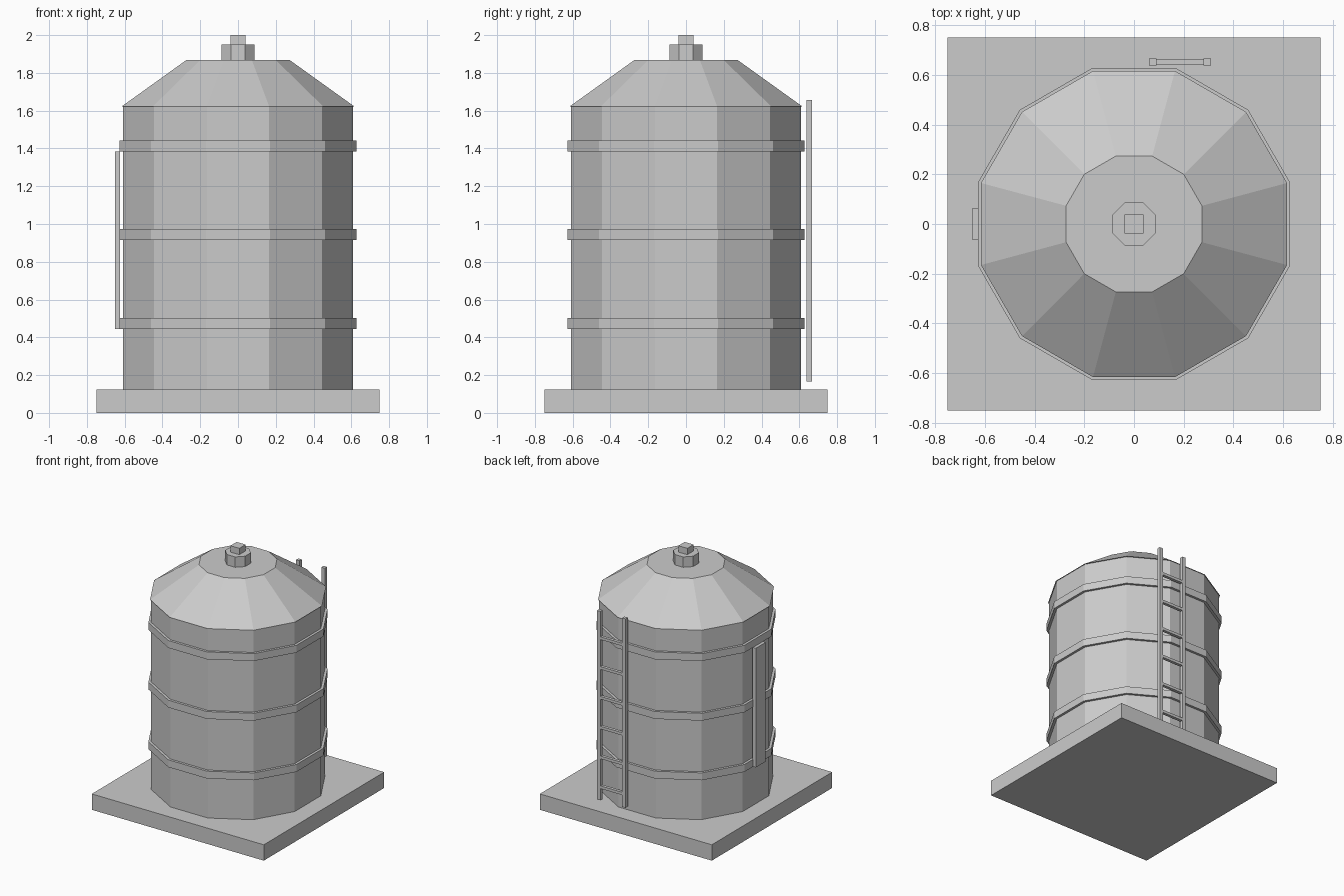
import bpy
from math import pi

if "Cube" in bpy.data.objects:
    bpy.data.objects.remove(bpy.data.objects["Cube"])


def box(name, x, y, z):
    """Box from (min, max) ranges."""
    bpy.ops.mesh.primitive_cube_add(size=1, location=[sum(r) / 2 for r in (x, y, z)])
    ob = bpy.context.object
    ob.name = name
    ob.scale = [r[1] - r[0] for r in (x, y, z)]
    bpy.ops.object.transform_apply(location=False, rotation=False, scale=True)
    return ob


def prism(name, sides, r1, r2, z0, z1):
    """Prism or frustum with flat sides facing the axes."""
    bpy.ops.mesh.primitive_cone_add(vertices=sides, radius1=r1, radius2=r2, depth=z1 - z0,
                                    location=(0, 0, (z0 + z1) / 2), rotation=(0, 0, pi / sides))
    ob = bpy.context.object
    ob.name = name
    return ob


# Ground slab
box("base_slab", (-0.75, 0.75), (-0.75, 0.75), (0, 0.125))

# Twelve-sided tank and sloped roof
prism("tank_body", 12, 0.63, 0.63, 0.125, 1.622)
prism("roof", 12, 0.638, 0.283, 1.622, 1.868)

# Hoops around the tank
for i in range(3):
    z = 0.445 + 0.47 * i
    prism(f"hoop_{i + 1}", 12, 0.65, 0.65, z, z + 0.058)

# Roof vent and its knob
prism("vent_cap", 8, 0.094, 0.094, 1.868, 1.95)
box("vent_knob", (-0.039, 0.039), (-0.039, 0.039), (1.95, 2.0))

# Level gauge on the left side
box("level_gauge", (-0.652, -0.625), (-0.062, 0.062), (0.445, 1.385))

# Ladder at the back
for side, x in (("left", 0.06), ("right", 0.28)):
    box(f"ladder_rail_{side}", (x, x + 0.03), (0.638, 0.666), (0.167, 1.657))
for i in range(6):
    z = 0.27 + 0.235 * i
    box(f"ladder_rung_{i + 1}", (0.085, 0.285), (0.64, 0.664), (z - 0.011, z + 0.011))
